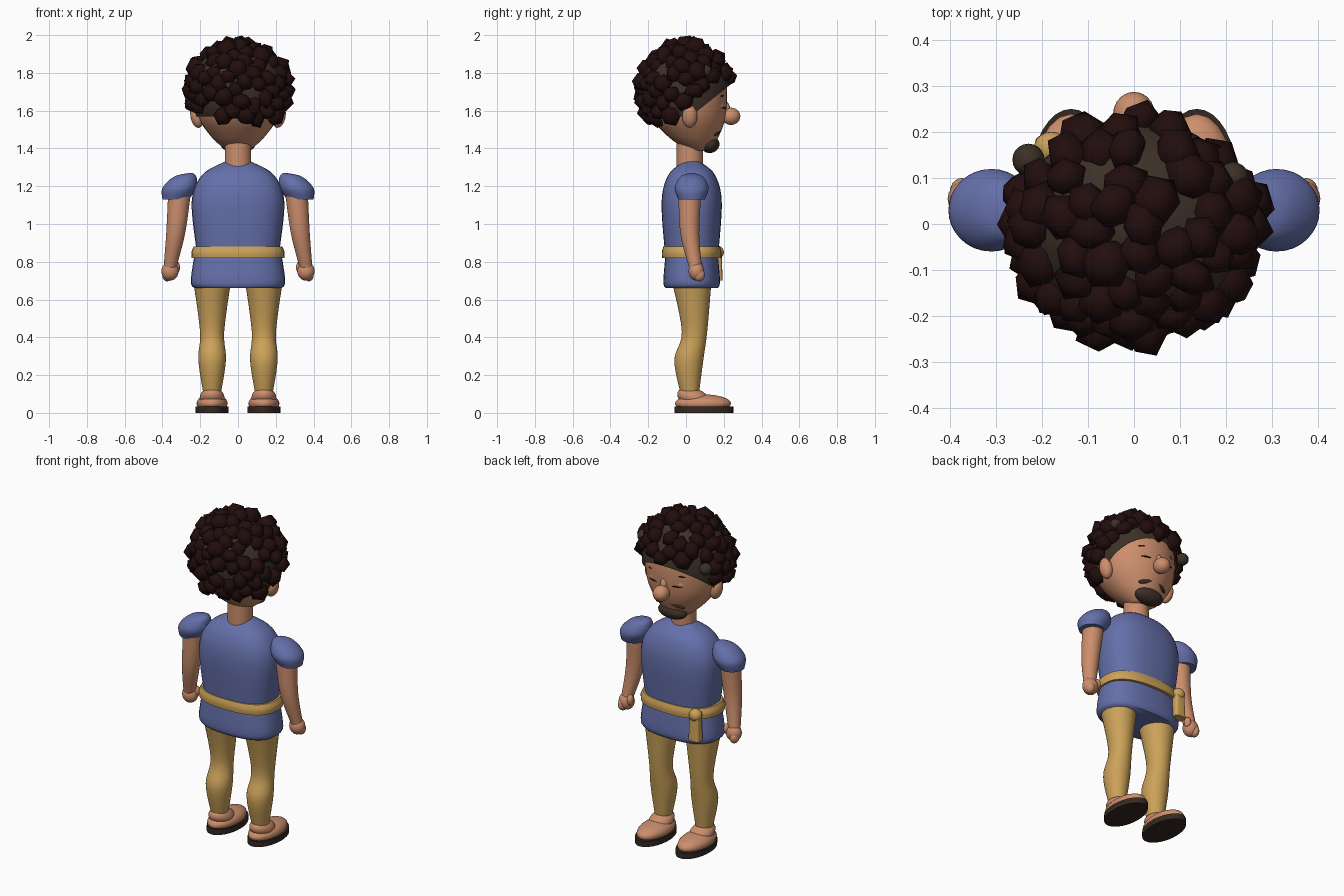
import bpy, bmesh, math, random
from mathutils import Matrix, Vector, Euler

random.seed(4)
cube = bpy.data.objects.get("Cube")
if cube:
    bpy.data.objects.remove(cube, do_unlink=True)


def material(name, red, green, blue):
    mat = bpy.data.materials.new(name)
    mat.use_nodes = True
    mat.diffuse_color = (red, green, blue, 1)
    shader = mat.node_tree.nodes["Principled BSDF"]
    shader.inputs["Base Color"].default_value = mat.diffuse_color
    return mat


skin = material("warm skin", 0.6, 0.27, 0.15)
blue_cloth = material("blue cloth", 0.13, 0.16, 0.4)
mustard_cloth = material("mustard cloth", 0.6, 0.36, 0.1)
dark_hair = material("dark hair", 0.016, 0.004, 0.004)
stubble = material("brown stubble", 0.045, 0.03, 0.02)
leather = material("dark leather", 0.035, 0.022, 0.016)


def finish(name, bm, mat):
    """Turn the bmesh into a smooth-shaded object that keeps its hard rims."""
    bmesh.ops.recalc_face_normals(bm, faces=bm.faces[:])
    mesh = bpy.data.meshes.new(name)
    bm.to_mesh(mesh)
    bm.free()
    mesh.materials.append(mat)
    mesh.shade_smooth()
    mesh.set_sharp_from_angle(angle=1)
    bpy.context.collection.objects.link(bpy.data.objects.new(name, mesh))


def spline(stations, steps=6):
    """Pass a smooth curve through the stations (x, y, z, radius)."""
    points = [Vector(s) for s in stations]
    padded = [points[0], *points, points[-1]]
    for before, start, end, after in zip(padded, padded[1:], padded[2:], padded[3:]):
        pull_start, pull_end = (end - before) / 2, (after - start) / 2
        for step in range(steps):
            t = step / steps
            blend = t * t * (3 - 2 * t)
            yield (start.lerp(end, blend) + pull_start * t * (1 - t) ** 2
                   - pull_end * t * t * (1 - t))
    yield points[-1]


def loft(stations, depth=1, power=2, segments=32):
    """Skin level rings along the spline; depth is y radius over x radius."""
    bm = bmesh.new()
    rings = []
    for x, y, z, radius in spline(stations):
        ring = []
        for i in range(segments):
            angle = math.tau * i / segments
            c, s = math.cos(angle), math.sin(angle)
            across = math.copysign(abs(c) ** (2 / power), c)
            along = math.copysign(abs(s) ** (2 / power), s)
            ring.append(bm.verts.new((x + radius * across, y + radius * depth * along, z)))
        rings.append(ring)
    for low, high in zip(rings, rings[1:]):
        for i in range(segments):
            bm.faces.new((low[i - 1], low[i], high[i], high[i - 1]))
    bm.faces.new(rings[0])
    bm.faces.new(rings[-1])
    return bm


def body(name, mat, stations, side=1, **shape):
    mirrored = [(side * x, y, z, radius) for x, y, z, radius in stations]
    finish(name, loft(mirrored, **shape), mat)


def ellipsoid(name, mat, centre, size, tilt=(0, 0, 0), side=1):
    x, y, z = centre
    pitch, roll, yaw = tilt
    turn = Euler((pitch, side * roll, side * yaw))
    bm = bmesh.new()
    bmesh.ops.create_icosphere(bm, subdivisions=3, radius=1,
                               matrix=Matrix.LocRotScale(Vector((side * x, y, z)), turn, Vector(size)))
    finish(name, bm, mat)


# Shirt with a rounded skirt
middle = 0.03
body("shirt", blue_cloth, [(0, middle, 0.86, 0.22), (0, middle, 1.12, 0.245),
                           (0, middle, 1.26, 0.19), (0, middle, 1.33, 0.07)], depth=0.65, power=2.5)
body("shirt_skirt", blue_cloth, [(0, middle, 0.66, 0.23), (0, middle, 0.7, 0.25),
                                 (0, middle, 0.87, 0.225)], depth=0.6, power=2.5)

# Belt with a knot and a hanging end
body("belt", mustard_cloth, [(0, middle, 0.82, 0.245), (0, middle, 0.85, 0.247),
                             (0, middle, 0.88, 0.235)], depth=0.64, power=2.5)
knot = Vector((-0.18, 0.165, 0.85))
ellipsoid("belt_knot", mustard_cloth, knot, (0.038, 0.036, 0.036))
body("belt_end", mustard_cloth, [(*(knot - Vector((0, 0, 0.15))), 0.036), (*knot, 0.03)],
     depth=0.8, power=4)

for side, tag in ((1, "left_"), (-1, "right_")):
    # Puffed sleeve, arm and fist
    body(tag + "sleeve", blue_cloth, [(0.33, middle, 1.13, 0.07), (0.31, middle, 1.19, 0.09),
                                      (0.28, middle, 1.25, 0.06), (0.25, middle, 1.27, 0.01)], side)
    body(tag + "arm", skin, [(0.31, 0.02, 1.16, 0.06), (0.33, 0.02, 0.95, 0.05),
                             (0.36, 0.05, 0.77, 0.034)], side)
    ellipsoid(tag + "hand", skin, (0.36, 0.055, 0.75), (0.046, 0.042, 0.05), side=side)
    ellipsoid(tag + "fingers", skin, (0.375, 0.07, 0.73), (0.026, 0.03, 0.034), side=side)
    ellipsoid(tag + "thumb", skin, (0.325, 0.07, 0.77), (0.018, 0.022, 0.032), side=side)

    # Trouser leg, foot and sole
    foot = 0.137
    body(tag + "leg", mustard_cloth, [(foot, middle, 0.7, 0.1), (foot, 0.045, 0.43, 0.064),
                                      (foot, 0.015, 0.28, 0.073), (foot, 0.02, 0.1, 0.046)],
         side, depth=1.05)
    ellipsoid(tag + "foot", skin, (foot, 0.09, 0.05), (0.083, 0.15, 0.048), side=side)
    ellipsoid(tag + "instep", skin, (foot, 0.04, 0.08), (0.066, 0.09, 0.05), (-0.3, 0, 0), side)
    body(tag + "sole", leather, [(foot, 0.095, 0, 0.088), (foot, 0.095, 0.034, 0.088)],
         side, depth=1.77)

    # Ear, brow, closed eye and half of the moustache
    ellipsoid(tag + "ear", skin, (0.218, 0.02, 1.57), (0.034, 0.04, 0.062), (0, 0.2, 0), side)
    ellipsoid(tag + "brow", dark_hair, (0.085, 0.19, 1.68), (0.045, 0.012, 0.01), (0, 0.1, -0.3), side)
    ellipsoid(tag + "eyelid", skin, (0.08, 0.18, 1.625), (0.036, 0.022, 0.026), side=side)
    ellipsoid(tag + "lash", dark_hair, (0.08, 0.2, 1.615), (0.03, 0.008, 0.004), (0, 0, -0.3), side)
    ellipsoid(tag + "moustache", stubble, (0.05, 0.165, 1.485), (0.05, 0.013, 0.013), (0, 0.3, -0.3), side)

# Neck, head, nose and goatee
head = [(0, 0.07, 1.39, 0.06), (0, 0.04, 1.46, 0.14), (0, 0.01, 1.58, 0.215),
        (0, 0, 1.75, 0.225), (0, 0, 1.87, 0.16), (0, 0, 1.93, 0.03)]
body("neck", skin, [(0, 0.02, 1.3, 0.07), (0, 0.02, 1.5, 0.07)])
body("head", skin, head, depth=0.94)
ellipsoid("nose", skin, (0, 0.238, 1.57), (0.046, 0.05, 0.046))
ellipsoid("nose_bridge", skin, (0, 0.2, 1.61), (0.024, 0.035, 0.05), (0.25, 0, 0))
ellipsoid("goatee", stubble, (0, 0.128, 1.42), (0.092, 0.05, 0.044), (0.3, 0, 0))

# Close-cropped scalp, cut along a hairline that rises to the forehead
bm = loft([(x, y, z + 0.01, radius * 1.07) for x, y, z, radius in head], depth=0.94)
for point, normal in (((0, 0, 1.57), (0, 0, 1)), ((0, 0.05, 1.59), (0, -0.8, 1))):
    everything = bm.verts[:] + bm.edges[:] + bm.faces[:]
    bmesh.ops.bisect_plane(bm, geom=everything, plane_co=point,
                           plane_no=Vector(normal).normalized(), clear_inner=True)
finish("scalp", bm, stubble)


def random_vector(low, high):
    return Vector([random.uniform(low, high) for axis in range(3)])


# Curls spread over the scalp in a spiral, thinner at the temples
bm = bmesh.new()
count = 150
golden_angle = math.pi * (3 - math.sqrt(5))
for i in range(count):
    height = 1 - (2 * i + 1) / count
    reach = math.sqrt(1 - height * height)
    spot = Vector((reach * math.cos(i * golden_angle) * 0.25,
                   reach * math.sin(i * golden_angle) * 0.23, 1.7 + height * 0.24))
    hairline = 1.55 if spot.y < -0.06 else 1.64 + max(0, spot.y) / 2
    temple = abs(spot.x) > 0.13 and spot.y > -0.06 and spot.z < 1.8
    if spot.z < hairline or random.random() < (0.5 if temple else 0.12):
        continue
    turn = Euler(random_vector(0, 3))
    place = Matrix.LocRotScale(spot + random_vector(-0.01, 0.01), turn, random_vector(0.042, 0.064))
    bmesh.ops.create_icosphere(bm, subdivisions=1, radius=1, matrix=place)
finish("curls", bm, dark_hair)
ellipsoid("left_brown_curl", stubble, (0.215, 0.1, 1.81), (0.035, 0.035, 0.035))
ellipsoid("right_brown_curl", stubble, (-0.23, 0.14, 1.74), (0.035, 0.035, 0.035))
